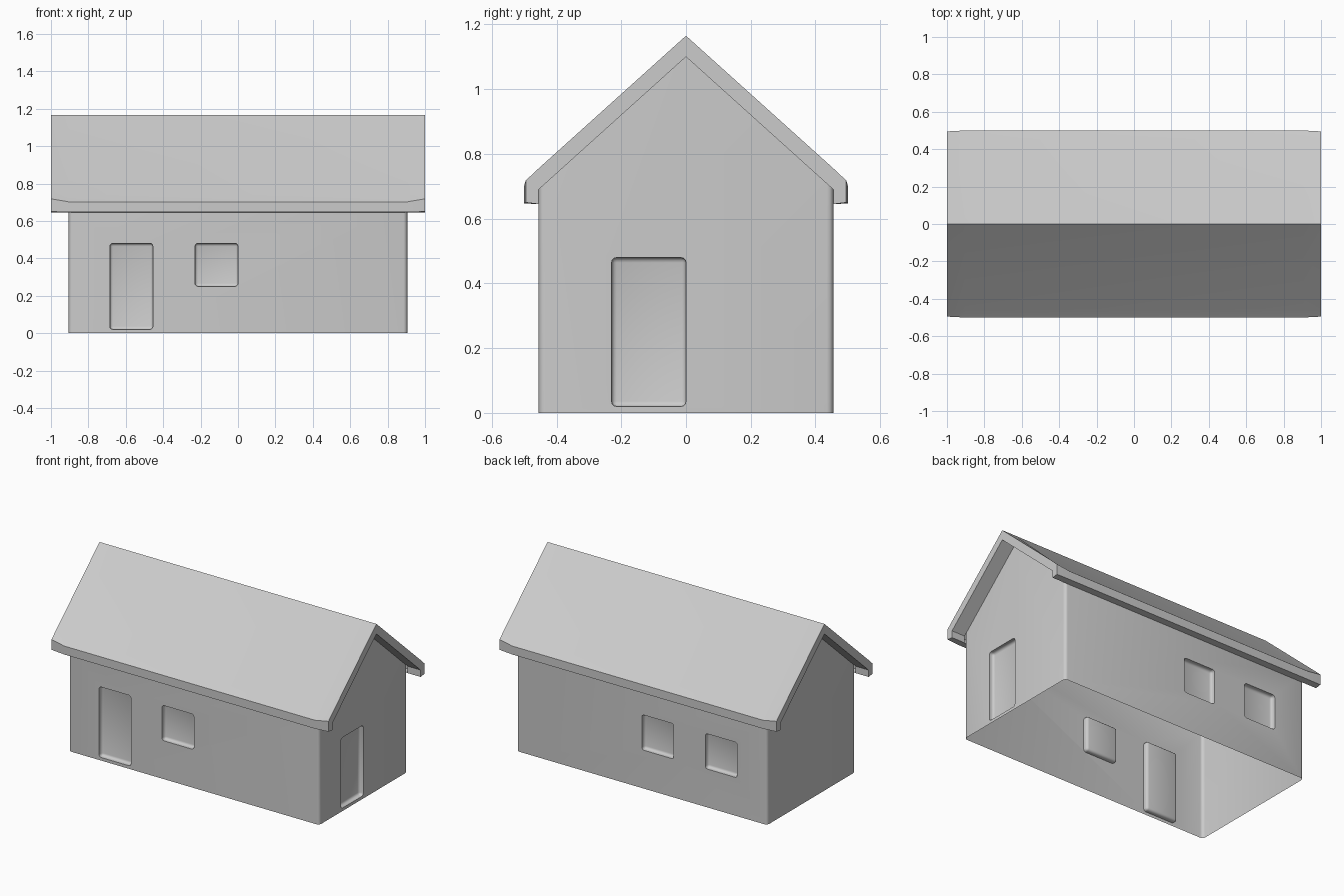
import bpy, bmesh, math

if "Cube" in bpy.data.objects:
    bpy.data.objects.remove(bpy.data.objects["Cube"])

mat = bpy.data.materials.new("light_grey")
mat.diffuse_color = (0.6, 0.6, 0.6, 1)
mat.use_nodes = True
mat.node_tree.nodes["Principled BSDF"].inputs["Base Color"].default_value = mat.diffuse_color


def make_object(name, bm):
    bmesh.ops.recalc_face_normals(bm, faces=bm.faces)
    me = bpy.data.meshes.new(name)
    bm.to_mesh(me)
    bm.free()
    me.materials.append(mat)
    ob = bpy.data.objects.new(name, me)
    bpy.context.collection.objects.link(ob)
    return ob


def smooth(ob, angle):
    bpy.ops.object.select_all(action='DESELECT')
    ob.select_set(True)
    bpy.context.view_layer.objects.active = ob
    bpy.ops.object.shade_smooth_by_angle(angle=math.radians(angle))


def loft(bm, sections):
    """Rings of points joined side by side; returns the vertex rings."""
    rings = [[bm.verts.new(p) for p in s] for s in sections]
    for a, b in zip(rings, rings[1:]):
        for i in range(len(a)):
            j = (i + 1) % len(a)
            bm.faces.new((a[i], a[j], b[j], b[i]))
    bm.faces.new(rings[0])
    bm.faces.new(rings[-1])
    return rings


# Walls: gabled prism with softly rounded upright corners
X, Y = 0.905, 0.455
bm = bmesh.new()
gable = [(-Y, 0), (Y, 0), (Y, 0.69), (0, 1.1), (-Y, 0.69)]
loft(bm, [[(x, y, z) for y, z in gable] for x in (-X, X)])
uprights = [e for e in bm.edges
            if abs(e.verts[0].co.z - e.verts[1].co.z) > 0.6
            and abs(e.verts[0].co.y - e.verts[1].co.y) < 0.01]
bmesh.ops.bevel(bm, geom=uprights, offset=0.02, segments=3, affect='EDGES', profile=0.5)
walls = make_object("walls", bm)


# Door and window recesses, cut as shallow rounded boxes
def recess(name, centre, size):
    bm = bmesh.new()
    bmesh.ops.create_cube(bm, size=1)
    for v in bm.verts:
        v.co = [c + p * s for c, p, s in zip(centre, v.co, size)]
    bmesh.ops.bevel(bm, geom=bm.edges[:], offset=0.016, segments=3,
                    affect='EDGES', profile=0.5)
    ob = make_object(name, bm)
    ob.hide_render = True
    m = walls.modifiers.new(name, 'BOOLEAN')
    m.operation = 'DIFFERENCE'
    m.solver = 'EXACT'
    m.object = ob
    return ob


D = 0.06  # half of this is cut into the wall
cutters = [
    recess("front_door_cutter", (-0.57, -Y, 0.25), (0.23, D, 0.46)),
    recess("front_window_cutter", (-0.115, -Y, 0.365), (0.23, D, 0.23)),
    recess("back_window_cutter_1", (-0.115, Y, 0.365), (0.23, D, 0.23)),
    recess("back_window_cutter_2", (-0.573, Y, 0.365), (0.23, D, 0.23)),
    recess("side_door_cutter", (X, -0.115, 0.25), (D, 0.23, 0.46)),
]
bpy.context.view_layer.update()
dg = bpy.context.evaluated_depsgraph_get()
cut = bpy.data.meshes.new_from_object(walls.evaluated_get(dg))
walls.modifiers.clear()
walls.data = cut
for c in cutters:
    bpy.data.objects.remove(c)

# The house is a hollow shell: open the floor and the top under the roof
bm = bmesh.new()
bm.from_mesh(walls.data)
bm.normal_update()
opened = [f for f in bm.faces
          if f.calc_center_median().z < 0.001
          or (f.calc_center_median().z > 0.7 and f.normal.z > 0.3)]
bmesh.ops.delete(bm, geom=opened, context='FACES')
bm.to_mesh(walls.data)
bm.free()
smooth(walls, 40)

# Roof: chevron section lofted along x, with a rounder eave between the ends
inner = [(Y, 0.645), (Y, 0.69), (0, 1.1)]
end_half = [(0.455, 0.7555), (0.495, 0.718), (0.495, 0.65)] + inner
mid_half = [(0.455, 0.735), (0.488, 0.712), (0.5, 0.69), (0.498, 0.66)]
mid_half = [(0.455, 0.738), (0.5, 0.702), (0.5, 0.647)] + inner


def ring(x, half):
    mirrored = [(-y, z) for y, z in reversed(half[:-1])]
    return [(x, y, z) for y, z in [(0, 1.165)] + half + mirrored]


bm = bmesh.new()
loft(bm, [ring(-1, end_half), ring(-X, mid_half), ring(X, mid_half), ring(1, end_half)])
bmesh.ops.recalc_face_normals(bm, faces=bm.faces)
# remove the hidden ceiling between the gable walls
ceiling = [f for f in bm.faces
           if abs(f.calc_center_median().x) < 0.1
           and all(abs(v.co.y) < Y + 0.001 for v in f.verts)
           and not any(v.co.z > 1.15 for v in f.verts)]
bmesh.ops.delete(bm, geom=ceiling, context='FACES')
roof = make_object("roof", bm)
smooth(roof, 35)
